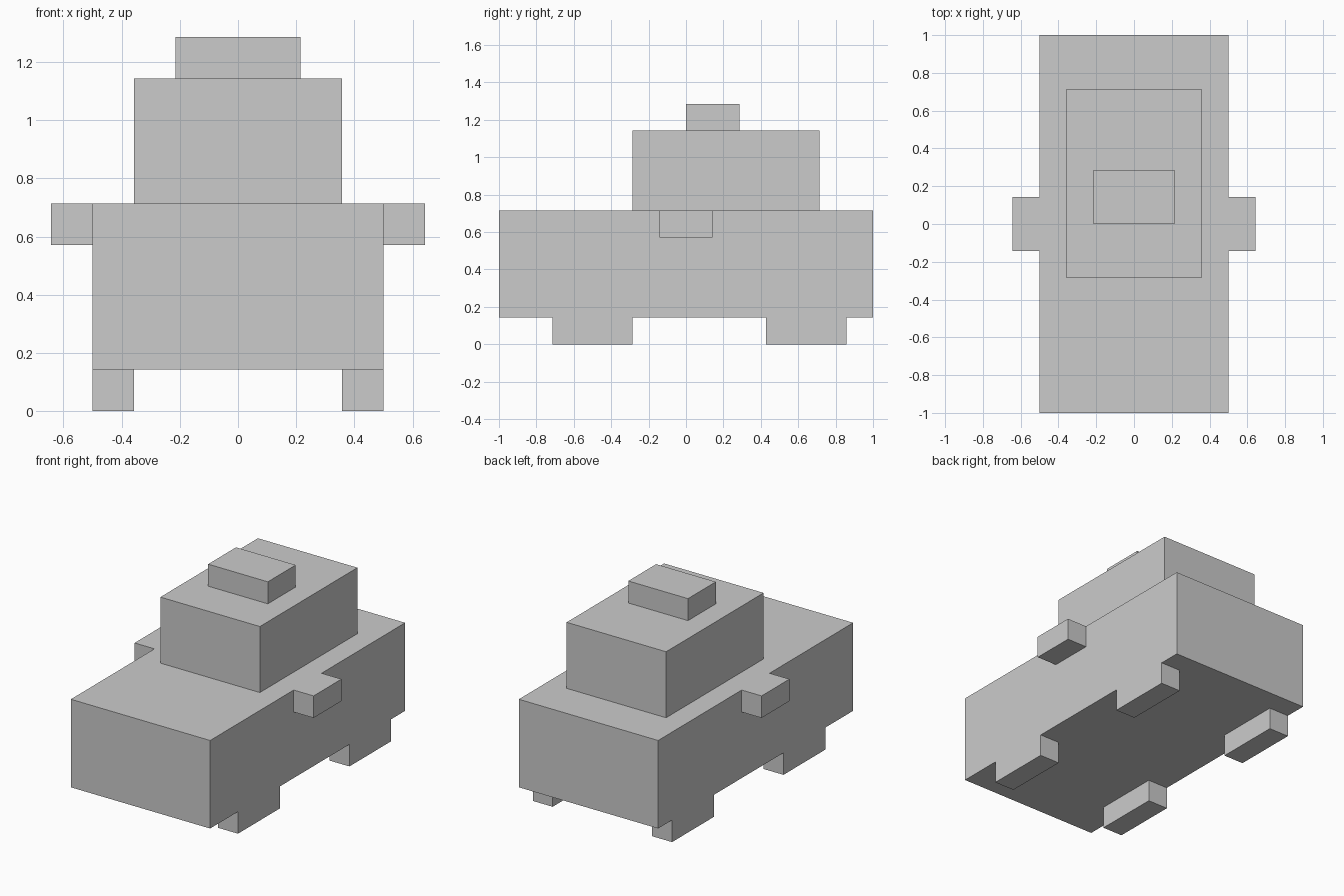
import bpy

if "Cube" in bpy.data.objects:
    bpy.data.objects.remove(bpy.data.objects["Cube"])

U = 1 / 7  # the model sits on a grid of sevenths


def box(name, x, y, z):
    """Box spanning the (min, max) ranges x, y, z, given in grid units."""
    spans = (x, y, z)
    bpy.ops.mesh.primitive_cube_add(size=1, location=[(a + b) / 2 * U for a, b in spans])
    obj = bpy.context.object
    obj.name = obj.data.name = name
    obj.scale = [(b - a) * U for a, b in spans]
    bpy.ops.object.transform_apply(location=False, rotation=False, scale=True)
    return obj


# Main body, cabin and roof light
box("body", (-3.5, 3.5), (-7, 7), (1, 5))
box("cabin", (-2.5, 2.5), (-2, 5), (5, 8))
box("roof_light", (-1.5, 1.5), (0, 2), (8, 9))

# Side mirrors and wheels, repeated on both sides
for side, s in (("left", -1), ("right", 1)):
    box(f"{side}_mirror", sorted((3.5 * s, 4.5 * s)), (-1, 1), (4, 5))
    for end, y in (("front", (-5, -2)), ("back", (3, 6))):
        box(f"{end}_{side}_wheel", sorted((2.5 * s, 3.5 * s)), y, (0, 1))
